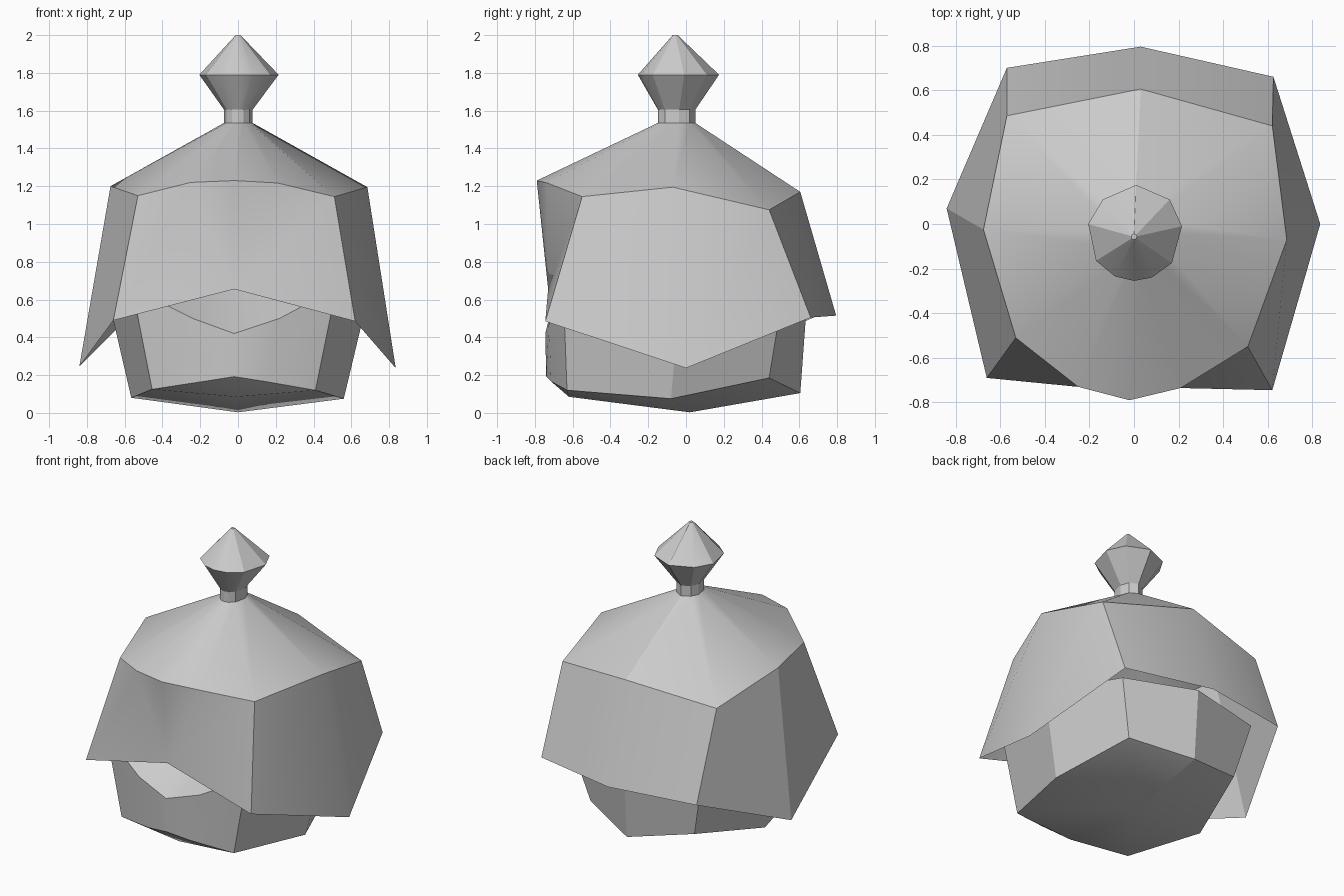
import bpy, bmesh

if "Cube" in bpy.data.objects:
    bpy.data.objects.remove(bpy.data.objects["Cube"])


def build(name, rings, fans=(), extra=()):
    """Loft equal-count rings; fans are (ring index, point) caps; extra are point-list faces."""
    bm = bmesh.new()
    loops = [[bm.verts.new(p) for p in ring] for ring in rings]
    n = len(loops[0])
    for a, b in zip(loops, loops[1:]):
        for i in range(n):
            j = (i + 1) % n
            bm.faces.new((a[i], a[j], b[j], b[i]))
    for k, p in fans:
        tip = bm.verts.new(p)
        for i in range(n):
            bm.faces.new((loops[k][i], loops[k][(i + 1) % n], tip))
    for pts in extra:
        bm.faces.new([bm.verts.new(p) for p in pts])
    bmesh.ops.remove_doubles(bm, verts=bm.verts, dist=0.0005)
    bmesh.ops.dissolve_degenerate(bm, edges=bm.edges, dist=0.0005)
    bmesh.ops.recalc_face_normals(bm, faces=bm.faces)
    mesh = bpy.data.meshes.new(name)
    bm.to_mesh(mesh)
    bm.free()
    ob = bpy.data.objects.new(name, mesh)
    bpy.context.collection.objects.link(ob)
    bpy.ops.object.select_all(action='DESELECT')
    ob.select_set(True)
    bpy.context.view_layer.objects.active = ob
    bpy.ops.object.shade_smooth_by_angle(angle=0.5)
    return ob


# Ring order: front left, three front points, front right, right, back right, back, back left, left
star = [(-.17, -.165), (-.085, -.235), (0, -.255), (.08, -.24), (.17, -.175),
        (.215, -.01), (.16, .11), (.01, .175), (-.14, .11), (-.205, 0)]


def finial_ring(s, sy, z):
    return [(x * s, -.058 + (y + .058) * sy, z) for x, y in star]


# Hood: brim with a raised front point, shoulder ring, sloping crown
point = (-.02, -.73, .655)
brim = [(-.66, -.69, .49), point, point, point, (.62, -.745, .485), (.835, 0, .237),
        (.625, .66, .505), (.03, .795, .515), (-.57, .70, .515), (-.84, .07, .245)]
shoulder = [(-.53, -.51, 1.15), (-.25, -.73, 1.22), (-.02, -.79, 1.23), (.21, -.735, 1.217),
            (.51, -.55, 1.145), (.685, -.07, 1.195), (.62, .44, 1.075), (.03, .605, 1.17),
            (-.57, .485, 1.09), (-.675, -.025, 1.2)]
build("hood", [brim, shoulder, finial_ring(.36, .46, 1.535)])

# Knob: short neck and a pointed faceted top
build("knob", [finial_ring(.36, .46, 1.535), finial_ring(.36, .46, 1.605),
               finial_ring(1, 1, 1.79), finial_ring(.06, .06, 2.0)],
      fans=[(3, (0, -.055, 2.0))])

# Body: faceted block with a protruding front and a shallow pointed base
low = [(-.455, -.60, .125), (-.18, -.71, .167), (-.02, -.74, .192), (.14, -.715, .167),
       (.41, -.63, .12), (.56, -.08, .075), (.41, .44, .185), (.02, .605, .105),
       (-.40, .48, .19), (-.565, -.04, .08)]
high = [(-.56, -.61, .66), (-.24, -.72, .50), (-.02, -.745, .42), (.22, -.725, .50),
        (.52, -.65, .66), (.69, -.03, .62), (.51, .50, .55), (.02, .64, .58),
        (-.49, .54, .56), (-.69, .02, .62)]
chin, base = (-.01, -.62, .085), (0, .02, .003)
under = [(low[i], low[i + 1], chin) for i in range(4)]
under += [(low[i], low[(i + 1) % 10], base) for i in range(4, 10)]
under += [(low[0], chin, base), (chin, low[4], base)]
build("body", [low, high], fans=[(1, (0, -.05, .85))], extra=under)
